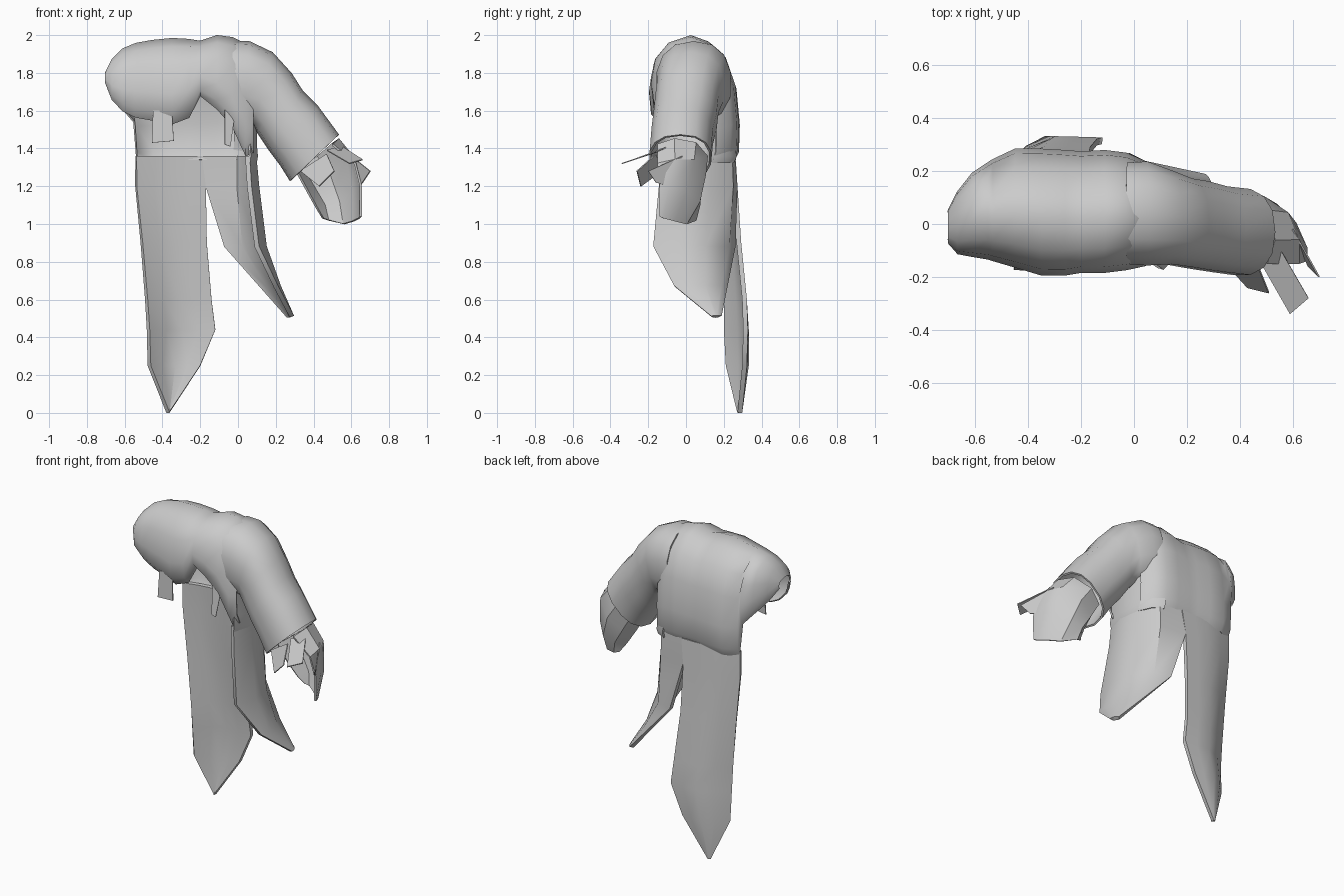
import bpy, bmesh, math

cloth = bpy.data.materials.new("grey_cloth")
cloth.diffuse_color = (0.6, 0.6, 0.6, 1)


def loft(name, rows, closed=False, thick=0.02, angle=40):
    """Skin equal-length rows of points into one cloth sheet."""
    bm = bmesh.new()
    vs = [[bm.verts.new(p) for p in row] for row in rows]
    n = len(rows[0])
    for a, b in zip(vs, vs[1:]):
        for i in range(n if closed else n - 1):
            j = (i + 1) % n
            bm.faces.new((a[i], a[j], b[j], b[i]))
    bmesh.ops.remove_doubles(bm, verts=bm.verts, dist=0.0005)
    bmesh.ops.recalc_face_normals(bm, faces=bm.faces)
    me = bpy.data.meshes.new(name)
    bm.to_mesh(me)
    bm.free()
    ob = bpy.data.objects.new(name, me)
    bpy.context.collection.objects.link(ob)
    me.materials.append(cloth)
    bpy.ops.object.select_all(action="DESELECT")
    ob.select_set(True)
    bpy.context.view_layer.objects.active = ob
    m = ob.modifiers.new("thickness", "SOLIDIFY")
    m.thickness = thick
    m.offset = 0
    bpy.ops.object.modifier_apply(modifier=m.name)
    bpy.ops.object.shade_smooth_by_angle(angle=math.radians(angle))
    return ob


# Draped bodice: arches from the front hem over the shoulders to the back hem
def arch(x, zf, zt, zb, yf, yb):
    w, hf, hb = yb - yf, zt - zf, zt - zb
    return [(x, yf + 0.12 * w, zf), (x, yf + 0.02 * w, zf + 0.12 * hf),
            (x, yf, zf + 0.35 * hf), (x, yf + 0.05 * w, zf + 0.68 * hf),
            (x, yf + 0.2 * w, zf + 0.9 * hf), (x, yf + 0.45 * w, zt),
            (x, yf + 0.65 * w, zt - 0.05 * hb), (x, yf + 0.85 * w, zt - 0.18 * hb),
            (x, yf + 0.96 * w, zt - 0.4 * hb), (x, yb, zt - 0.7 * hb),
            (x, yb - 0.01 * w, zb + 0.08 * hb), (x, yb - 0.07 * w, zb)]


sections = [
    (-0.70, 1.75, 1.80, 1.75, -0.07, 0.05), (-0.665, 1.66, 1.87, 1.68, -0.11, 0.12),
    (-0.61, 1.60, 1.925, 1.61, -0.12, 0.19), (-0.55, 1.57, 1.95, 1.54, -0.13, 0.23),
    (-0.535, 1.565, 1.955, 1.33, -0.135, 0.24), (-0.45, 1.55, 1.97, 1.33, -0.16, 0.28),
    (-0.35, 1.53, 1.98, 1.33, -0.19, 0.28), (-0.26, 1.565, 1.975, 1.34, -0.19, 0.275),
    (-0.20, 1.68, 1.965, 1.34, -0.18, 0.27), (-0.11, 1.61, 1.995, 1.34, -0.18, 0.275),
    (-0.03, 1.52, 1.985, 1.34, -0.17, 0.265), (0.04, 1.36, 1.95, 1.34, -0.155, 0.235),
    (0.08, 1.38, 1.89, 1.34, -0.13, 0.16)]
loft("bodice", [arch(*s) for s in sections], thick=0.01, angle=60)


# Tube ring from its upper and lower points in x/z and its depth range
def ring(ux, uz, lx, lz, y0, y1, n=14):
    pts = []
    for i in range(n):
        a = math.tau * i / n
        c, s = math.cos(a), math.sin(a)
        c = math.copysign(abs(c) ** 0.85, c)
        s = math.copysign(abs(s) ** 0.85, s)
        pts.append(((ux + lx) / 2 + c * (ux - lx) / 2,
                    (y0 + y1) / 2 + s * (y1 - y0) / 2,
                    (uz + lz) / 2 + c * (uz - lz) / 2))
    return pts


# Long sleeve flowing out of the shoulder
loft("sleeve", [ring(*r) for r in [
    (-0.03, 1.965, -0.02, 1.54, -0.15, 0.23), (0.06, 1.962, 0.03, 1.52, -0.155, 0.235),
    (0.18, 1.905, 0.08, 1.52, -0.15, 0.20), (0.28, 1.795, 0.11, 1.48, -0.16, 0.17),
    (0.34, 1.70, 0.17, 1.39, -0.17, 0.16), (0.42, 1.62, 0.23, 1.31, -0.18, 0.14),
    (0.53, 1.47, 0.28, 1.23, -0.19, 0.13)]],
    closed=True, thick=0.012, angle=60)

# Torn cuff: a half tube around the back and outer side of the wrist
loft("cuff", [
    [(.31, -.04, 1.28), (.34, .08, 1.30), (.42, .11, 1.36), (.50, .05, 1.43),
     (.53, -.06, 1.45), (.50, -.15, 1.42)],
    [(.37, -.02, 1.17), (.40, .08, 1.20), (.49, .10, 1.26), (.58, .04, 1.34),
     (.62, -.06, 1.34), (.62, -.15, 1.32)],
    [(.42, .01, 1.08), (.46, .07, 1.10), (.54, .07, 1.12), (.61, .0, 1.17),
     (.65, -.09, 1.20), (.65, -.14, 1.20)],
    [(.45, .04, 1.03), (.48, .05, 1.02), (.56, .0, 1.0), (.61, -.06, 1.015),
     (.64, -.12, 1.03), (.65, -.14, 1.04)]], thick=0.012, angle=30)

# Long pointed back panel
rows = []
for z, xl, xr, yl, ym, yr in [
        (1.36, -0.54, -0.15, 0.21, 0.25, 0.25), (1.20, -0.54, -0.17, 0.21, 0.26, 0.26),
        (0.90, -0.51, -0.165, 0.21, 0.28, 0.28), (0.60, -0.485, -0.14, 0.21, 0.31, 0.31),
        (0.44, -0.475, -0.12, 0.21, 0.32, 0.315), (0.25, -0.47, -0.20, 0.22, 0.32, 0.31),
        (0.0, -0.37, -0.365, 0.28, 0.285, 0.285)]:
    q = (xr - xl) / 4
    rows.append([(xl, yl, z), (xl + q, yl * 0.35 + ym * 0.65, z), (xl + 2 * q, ym, z),
                 (xl + 3 * q, (ym + yr) / 2, z), (xr, yr, z)])
loft("back_panel", rows, thick=0.025)

# Waist under the arm, flaring slightly at its hem
loft("side_waist", [[(x * s, y * s, z) for x, y in
                     [(-0.02, 0.25), (0.04, 0.22), (0.08, 0.13), (0.095, 0.0), (0.06, -0.13)]]
                    for z, s in ((1.58, 1.0), (1.42, 1.0), (1.36, 1.06), (1.325, 1.0))],
     thick=0.01, angle=60)

# Side panel wrapping around the hip and tapering to a point
side = [
    (1.36, [(-0.19, 0.25), (0, 0.235), (0.07, 0.13), (0.085, 0.0), (0.05, -0.13)]),
    (1.20, [(-0.17, 0.26), (0, 0.24), (0.08, 0.12), (0.10, -0.02), (0.06, -0.14)]),
    (0.88, [(-0.07, 0.25), (0.03, 0.22), (0.12, 0.10), (0.14, -0.03), (0.10, -0.17)]),
    (0.67, [(0.12, 0.21), (0.16, 0.18), (0.20, 0.10), (0.215, 0.0), (0.20, -0.06)]),
    (0.51, [(0.265, 0.18), (0.275, 0.17), (0.28, 0.16), (0.285, 0.15), (0.285, 0.135)])]
loft("side_panel", [[(x, y, z) for x, y in pts] for z, pts in side], thick=0.025)

# Torn flaps hanging from the front hem and around the cuff
flaps = {
    "hem_flap_left": [(-0.45, -0.16, 1.60), (-0.35, -0.17, 1.60),
                      (-0.34, -0.18, 1.44), (-0.455, -0.17, 1.43)],
    "hem_flap_right": [(-0.07, -0.16, 1.62), (-0.02, -0.15, 1.56),
                       (-0.04, -0.17, 1.41), (-0.07, -0.17, 1.42)],
    "cuff_flap_outer": [(0.60, -0.02, 1.36), (0.645, -0.09, 1.20),
                        (0.66, -0.16, 1.22), (0.70, -0.20, 1.28)],
    "cuff_flap_middle": [(0.47, -0.13, 1.39), (0.55, -0.09, 1.41),
                         (0.66, -0.28, 1.34), (0.59, -0.34, 1.32)],
    "cuff_flap_front": [(0.33, -0.13, 1.28), (0.47, -0.16, 1.37),
                        (0.51, -0.26, 1.28), (0.43, -0.24, 1.20)]}
for name, (a, b, c, d) in flaps.items():
    loft(name, [[a, b], [d, c]], thick=0.006)
